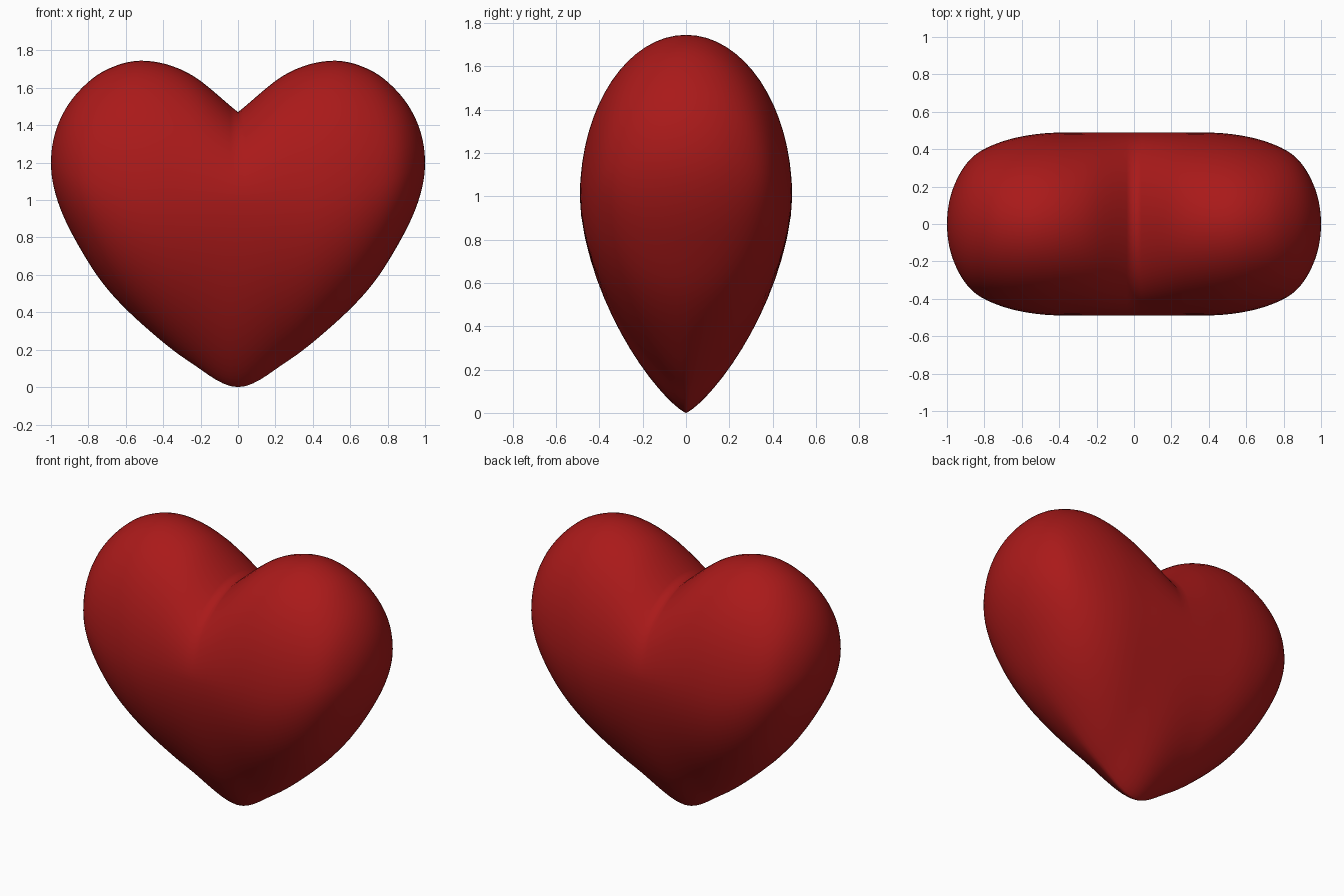
import bpy, bmesh, math

if "Cube" in bpy.data.objects:
    bpy.data.objects.remove(bpy.data.objects["Cube"])

# Heart outline sampled every 15 degrees of u, where x = sin(u)
TOP = [1.47, 1.675, 1.745, 1.695, 1.565, 1.395, 1.20]     # upper edge
BOTTOM = [0.0, 0.135, 0.325, 0.535, 0.78, 1.0, 1.20]      # lower edge
DEPTH = [0.49, 0.49, 0.483, 0.44, 0.355, 0.195, 0.0]      # half thickness


def sample(vals, t, even):
    """Catmull-Rom through vals, t in 0..1; even = flat at the centre line."""
    first = vals[1] if even else 2 * vals[0] - vals[1]
    p = [first] + vals + [2 * vals[-1] - vals[-2]]
    s = t * (len(vals) - 1)
    i = min(int(s), len(vals) - 2)
    f = s - i
    a, b, c, d = p[i:i + 4]
    return 0.5 * (2 * b + (c - a) * f + (2 * a - 5 * b + 4 * c - d) * f ** 2
                  + (3 * b - a - 3 * c + d) * f ** 3)


def slice_points(t, n):
    """Closed section in the y-z plane: round on top, pear shaped below."""
    x = math.sin(t * math.pi / 2)
    ax = abs(x)
    top, low = sample(TOP, abs(t), False), sample(BOTTOM, abs(t), True)
    depth = sample(DEPTH, abs(t), True)
    mid = 1.0 + 0.2 * ax ** 3
    blend = math.exp(-(ax / 0.45) ** 2)
    pts = []
    for k in range(n):
        ang = 2 * math.pi * k / n
        c, s = math.cos(ang), math.sin(ang)
        if s >= 0:
            y, z = depth * c, mid + (top - mid) * s
        else:
            w = max(0.0, 1 - (-s) ** (2 - 0.3 * blend)) ** (0.5 + 0.3 * blend)
            y, z = math.copysign(depth * w, c), mid + (mid - low) * s
        pts.append((x, y, z))
    return pts


# Heart body: vertical slices lofted from left to right
N, M = 64, 40
bm = bmesh.new()
rings = [[bm.verts.new(p) for p in slice_points(i / M, N)] for i in range(1 - M, M)]
for r0, r1 in zip(rings, rings[1:]):
    for k in range(N):
        j = (k + 1) % N
        bm.faces.new((r0[k], r0[j], r1[j], r1[k]))
for ring, x in ((rings[0], -1), (rings[-1], 1)):
    pole = bm.verts.new((x, 0, 1.2))
    for k in range(N):
        bm.faces.new((ring[k], ring[(k + 1) % N], pole))
bmesh.ops.recalc_face_normals(bm, faces=bm.faces)
for f in bm.faces:
    f.smooth = True
mesh = bpy.data.meshes.new("heart")
bm.to_mesh(mesh)
bm.free()
heart = bpy.data.objects.new("heart", mesh)
bpy.context.collection.objects.link(heart)

# Red finish
red = bpy.data.materials.new("red")
red.diffuse_color = (0.4, 0.01, 0.01, 1)
red.use_nodes = True
red.node_tree.nodes["Principled BSDF"].inputs["Base Color"].default_value = red.diffuse_color
mesh.materials.append(red)
